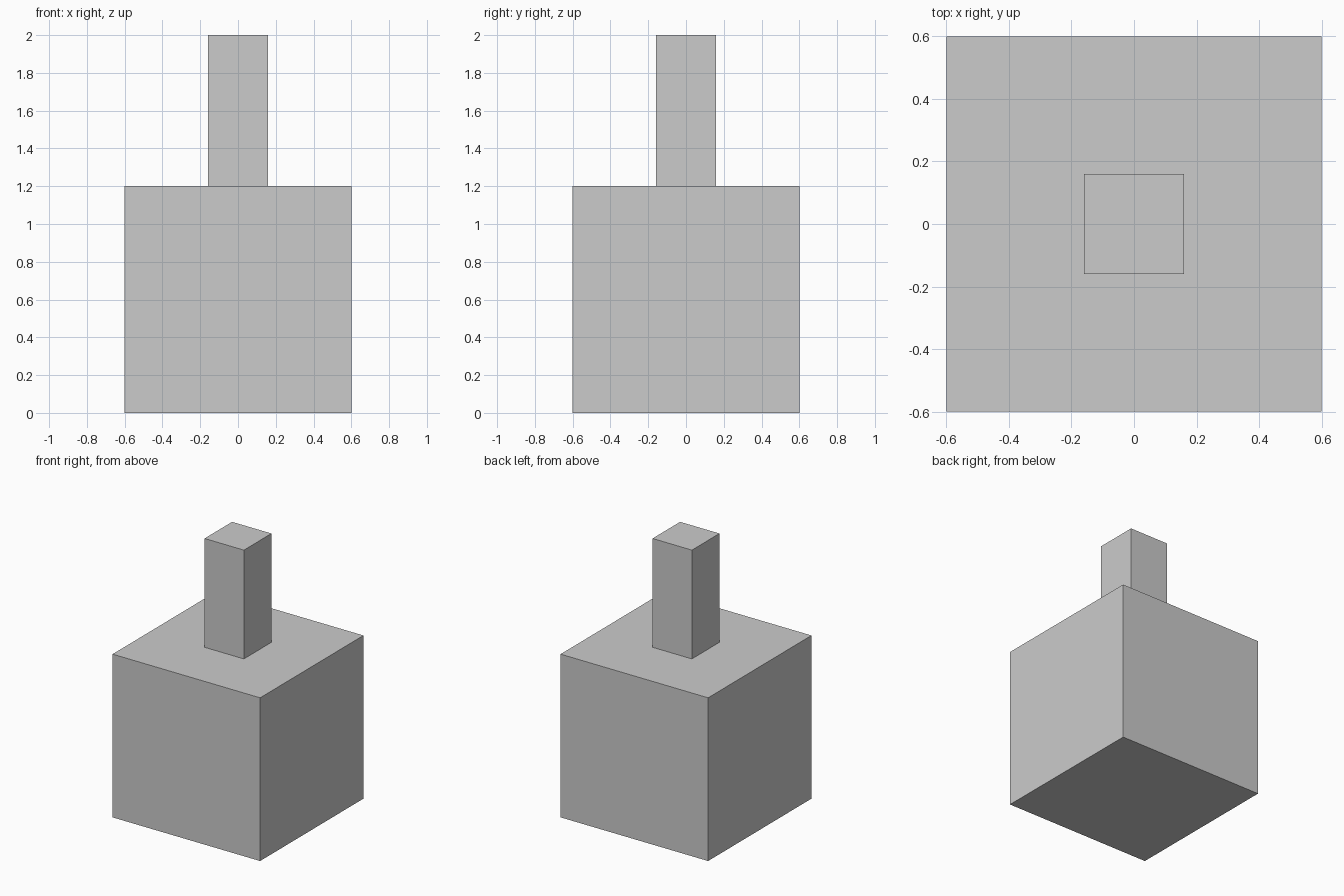
import bpy

if "Cube" in bpy.data.objects:
    bpy.data.objects.remove(bpy.data.objects["Cube"])


def box(name, width, z0, z1):
    """Square block centred on the z axis, spanning z0 to z1."""
    bpy.ops.mesh.primitive_cube_add(size=1, location=(0, 0, (z0 + z1) / 2))
    obj = bpy.context.object
    obj.name = name
    obj.scale = (width, width, z1 - z0)
    bpy.ops.object.transform_apply(location=False, rotation=False, scale=True)
    return obj


# Cube base
box("base_block", 1.2, 0.0, 1.2)

# Slim square post standing on the base
box("top_post", 0.32, 1.2, 2.0)
